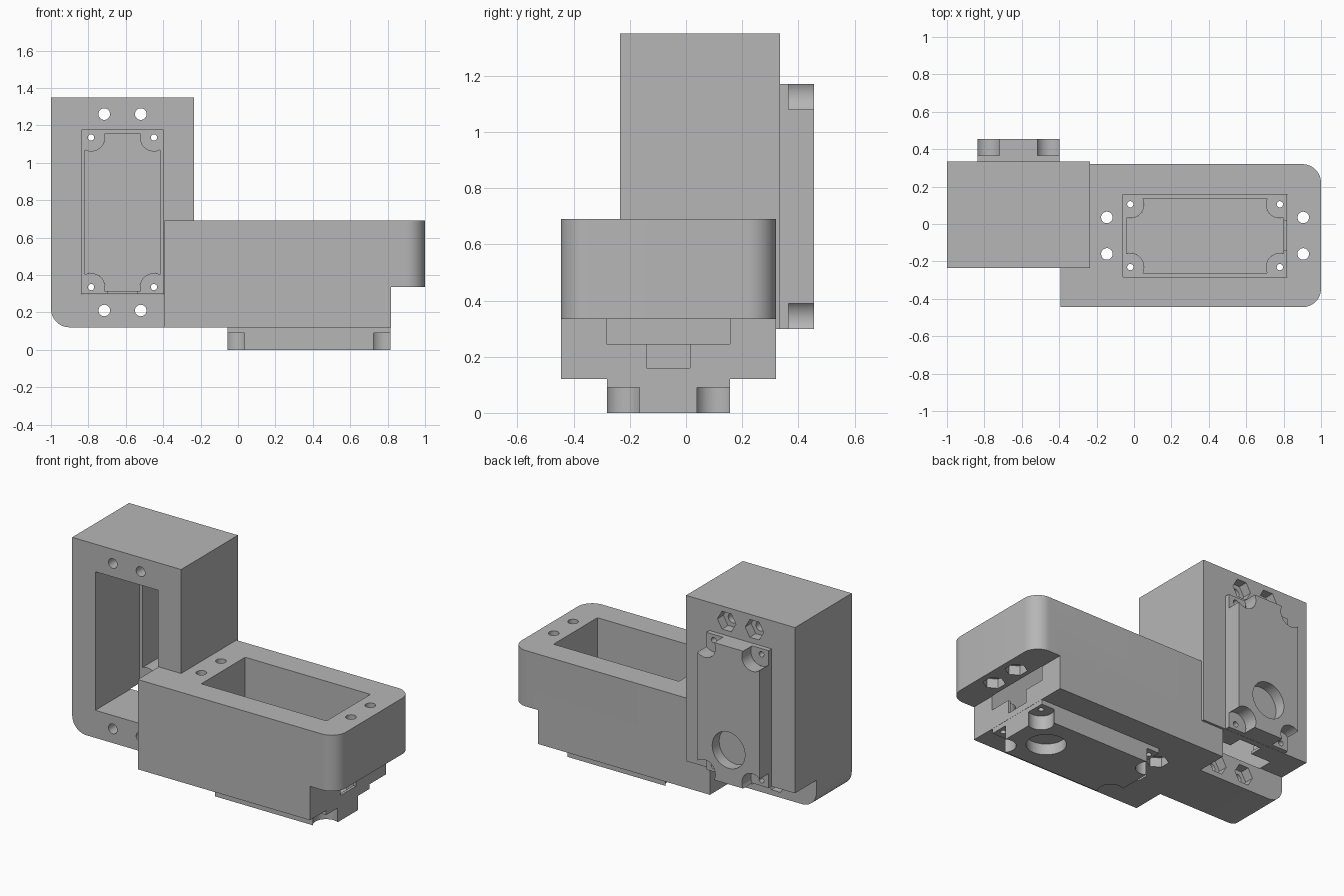
import bpy, bmesh, math
from mathutils import Matrix

if "Cube" in bpy.data.objects:
    bpy.data.objects.remove(bpy.data.objects["Cube"])

grey = bpy.data.materials.new("plain grey")
grey.diffuse_color = (0.47, 0.47, 0.47, 1)
grey.use_nodes = True
grey.node_tree.nodes["Principled BSDF"].inputs["Base Color"].default_value = grey.diffuse_color


def prism(name, pts, w0, w1):
    """Extrude a closed (u, v) outline from depth w0 to w1."""
    bm = bmesh.new()
    face = bm.faces.new([bm.verts.new((u, v, w0)) for u, v in pts])
    ext = bmesh.ops.extrude_face_region(bm, geom=[face])
    for e in ext["geom"]:
        if isinstance(e, bmesh.types.BMVert):
            e.co.z = w1
    bmesh.ops.recalc_face_normals(bm, faces=bm.faces)
    me = bpy.data.meshes.new(name)
    bm.to_mesh(me)
    bm.free()
    me.materials.append(grey)
    ob = bpy.data.objects.new(name, me)
    bpy.context.collection.objects.link(ob)
    return ob


def rect(u0, u1, v0, v1):
    return [(u0, v0), (u1, v0), (u1, v1), (u0, v1)]


def circle(u, v, r, n=32, turn=0.0):
    return [(u + r * math.cos(turn + math.tau * i / n),
             v + r * math.sin(turn + math.tau * i / n)) for i in range(n)]


def boolean(target, tool, op):
    tool.hide_render = True
    mod = target.modifiers.new("bool", 'BOOLEAN')
    mod.operation, mod.object, mod.solver = op, tool, 'EXACT'
    bpy.context.view_layer.update()
    dg = bpy.context.evaluated_depsgraph_get()
    me = bpy.data.meshes.new_from_object(target.evaluated_get(dg))
    target.modifiers.clear()
    target.data = me
    bpy.data.objects.remove(tool)


CORNERS = [(1, 1), (-1, 1), (-1, -1), (1, -1)]
SCREW_U, SCREW_V, NOTCH_R = 0.40, 0.168, 0.075


def scalloped(hu, hv):
    """Rectangle whose corners are scooped out around the cap screws."""
    a0 = -math.acos((hu - SCREW_U) / NOTCH_R)
    a1 = math.asin((hv - SCREW_V) / NOTCH_R)
    a1 = math.pi - a1 - math.tau
    quad = [(SCREW_U + NOTCH_R * math.cos(a0 + (a1 - a0) * i / 12),
             SCREW_V + NOTCH_R * math.sin(a0 + (a1 - a0) * i / 12)) for i in range(13)]
    pts = []
    for su, sv in CORNERS:
        q = quad if su * sv > 0 else quad[::-1]
        pts += [(su * u, sv * v) for u, v in q]
    return pts


def holder(name, u0, u1, hv, matrix):
    """Motor holder: u = length, v = width, w = depth; pocket opens at w = 0.69."""
    r = 0.1
    arc = [(r * math.cos(math.pi / 2 * i / 12), r * math.sin(math.pi / 2 * i / 12)) for i in range(13)]
    outline = [(u0, -hv)]
    outline += [(u1 - r + a, -hv + r - b) for a, b in arc[::-1]]
    outline += [(u1 - r + a, hv - r + b) for a, b in arc]
    outline.append((u0, hv))
    body = prism(name, outline, 0.12, 0.69)

    def cut(pts, w0, w1):
        boolean(body, prism("cutter", pts, w0, w1), 'DIFFERENCE')

    # step under the end flange, then the cap plate
    cut(rect(0.437, 1.2, -0.6, 0.6), 0.0, 0.335)
    boolean(body, prism("cap", rect(-0.436, 0.436, -0.2185, 0.2185), 0.0, 0.2), 'UNION')
    # main pocket, deeper scalloped pocket and cable slot
    cut(rect(-0.44, 0.44, -0.22, 0.22), 0.245, 0.8)
    cut(scalloped(0.42, 0.20), 0.09, 0.3)
    cut(rect(0.40, 0.46, -0.0775, 0.0775), 0.16, 0.27)
    # round blind recess in the cap
    cut(circle(0.22, 0.0, 0.115, 48), -0.1, 0.07)
    for su, sv in CORNERS:
        # cap screw notches and holes
        cut(circle(su * SCREW_U, sv * SCREW_V, NOTCH_R, 48), -0.1, 0.09)
        cut(circle(su * SCREW_U, sv * SCREW_V, 0.017, 16), 0.05, 0.3)
        # mounting holes with hexagonal nut recesses
        u, v = su * 0.525, sv * 0.0975
        cut(circle(u, v, 0.031, 24), 0.05, 0.8)
        base = 0.335 if su > 0 else 0.12
        cut(circle(u, v, 0.065, 6, math.pi / 2), base - 0.05, base + 0.06)
    body.data.transform(matrix)
    return body


# lying holder
lying = holder("motor_bracket", -0.772, 0.62, 0.3825,
               Matrix.Translation((0.38, -0.0625, 0)))
# standing holder: length runs down, pocket faces the front
turn = Matrix(((0, 1, 0, -0.6175), (0, 0, -1, 0.455), (-1, 0, 0, 0.735), (0, 0, 0, 1)))
standing = holder("standing_holder", -0.615, 0.615, 0.3825, turn)

boolean(lying, standing, 'UNION')
bpy.context.view_layer.objects.active = lying
lying.select_set(True)
bpy.ops.object.shade_smooth_by_angle(angle=math.radians(30))
